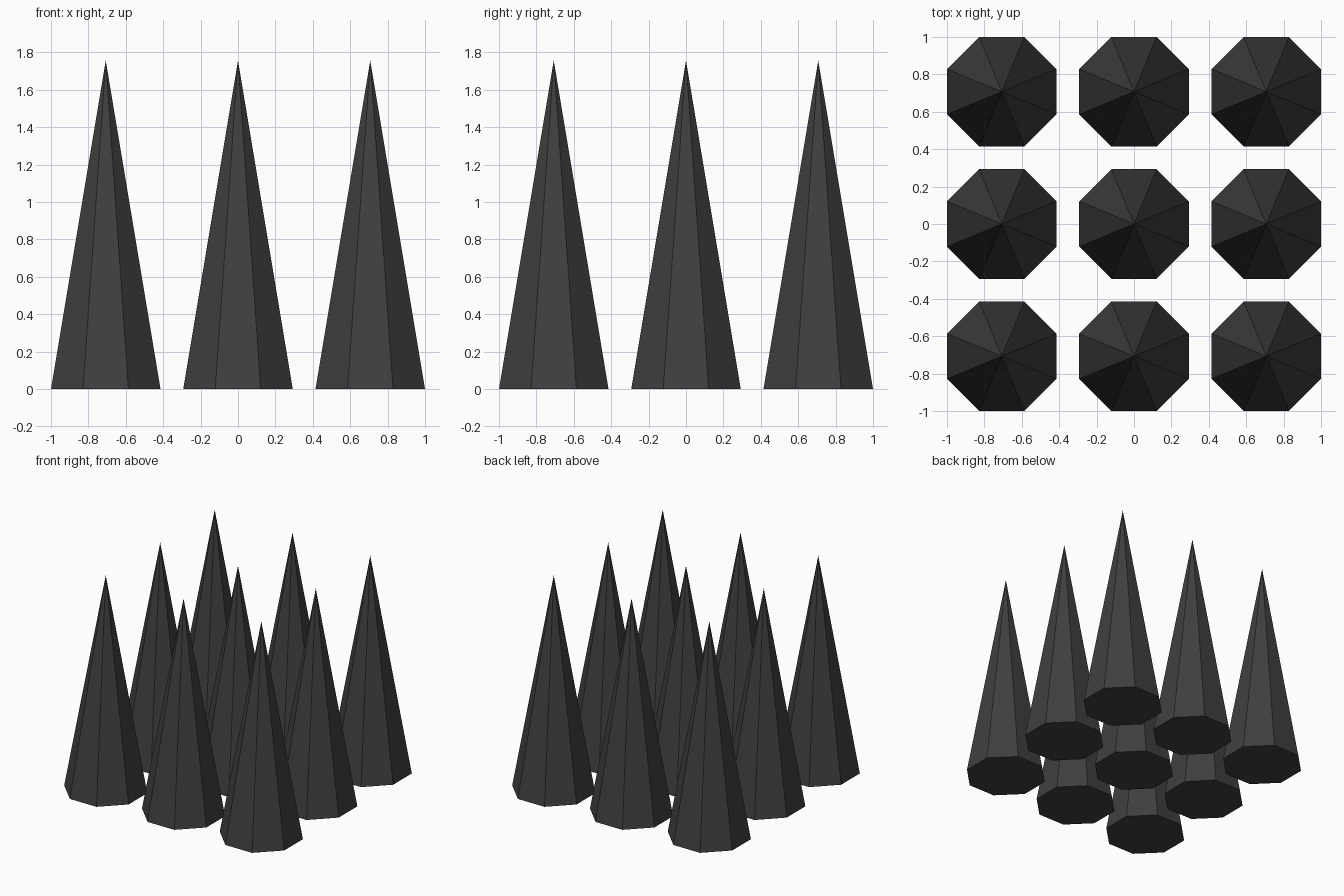
import bpy, bmesh
from math import cos, pi
from mathutils import Matrix

if "Cube" in bpy.data.objects:
    bpy.data.objects.remove(bpy.data.objects["Cube"])

PITCH = 0.7071           # spacing of the grid
APOTHEM = 1 - PITCH      # half width across flats
HEIGHT = APOTHEM * 6

dark = bpy.data.materials.new("dark_grey")
dark.diffuse_color = (0.05, 0.05, 0.05, 1)
dark.use_nodes = True
dark.node_tree.nodes["Principled BSDF"].inputs["Base Color"].default_value = dark.diffuse_color

# One eight-sided spike, flats facing the axes, closed base on z = 0
mesh = bpy.data.meshes.new("spike")
bm = bmesh.new()
bmesh.ops.create_cone(
    bm, cap_ends=True, segments=8,
    radius1=APOTHEM / cos(pi / 8), radius2=0, depth=HEIGHT,
    matrix=Matrix.Translation((0, 0, HEIGHT / 2)) @ Matrix.Rotation(pi / 8, 4, 'Z'))
bmesh.ops.remove_doubles(bm, verts=bm.verts, dist=1e-5)

# Orient the octagon so that a flat side faces the front
front = min(bm.verts, key=lambda v: v.co.y).co.y
if abs(front + APOTHEM) > 0.005:
    bmesh.ops.rotate(bm, verts=bm.verts, matrix=Matrix.Rotation(pi / 8, 3, 'Z'))
bmesh.ops.recalc_face_normals(bm, faces=bm.faces)
bm.to_mesh(mesh)
bm.free()
mesh.materials.append(dark)

# Three by three field of spikes
for row in range(3):
    for col in range(3):
        spike = bpy.data.objects.new(f"spike_{row + 1}_{col + 1}", mesh)
        spike.location = ((col - 1) * PITCH, (row - 1) * PITCH, 0)
        bpy.context.collection.objects.link(spike)
